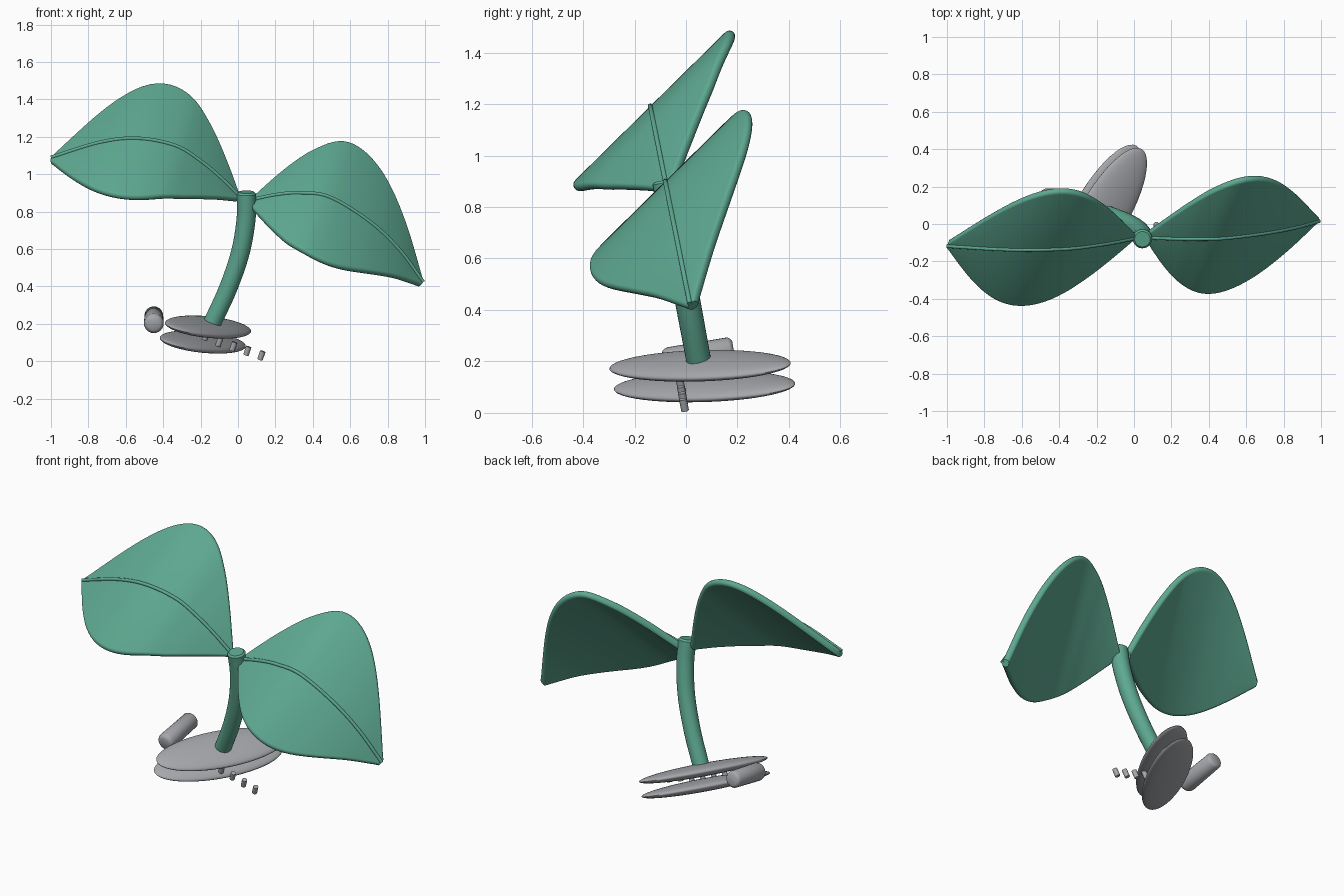
import bpy, bmesh, math
from mathutils import Vector, Matrix

if "Cube" in bpy.data.objects:
    bpy.data.objects.remove(bpy.data.objects["Cube"])

def material(name, rgb):
    m = bpy.data.materials.new(name)
    m.diffuse_color = (*rgb, 1)
    m.use_nodes = True
    m.node_tree.nodes["Principled BSDF"].inputs["Base Color"].default_value = m.diffuse_color
    return m

GREEN = material("leaf green", (0.11, 0.39, 0.28))
GREY = material("metal grey", (0.38, 0.39, 0.41))

def finish(bm, name, mat):
    bmesh.ops.recalc_face_normals(bm, faces=bm.faces)
    me = bpy.data.meshes.new(name)
    bm.to_mesh(me)
    bm.free()
    ob = bpy.data.objects.new(name, me)
    bpy.context.collection.objects.link(ob)
    me.materials.append(mat)
    bpy.ops.object.select_all(action='DESELECT')
    ob.select_set(True)
    bpy.context.view_layer.objects.active = ob
    bpy.ops.object.shade_smooth_by_angle(angle=math.radians(40))
    return ob

def loft(name, rings, mat):
    bm = bmesh.new()
    vs = [[bm.verts.new(p) for p in r] for r in rings]
    n = len(vs[0])
    for a, b in zip(vs, vs[1:]):
        for i in range(n):
            j = (i + 1) % n
            bm.faces.new((a[i], a[j], b[j], b[i]))
    bm.faces.new(vs[0])
    bm.faces.new(vs[-1])
    return finish(bm, name, mat)

def smooth_path(pts, steps=8):
    """Catmull-Rom samples through the points."""
    p = [Vector(q) for q in pts]
    p = [2 * p[0] - p[1]] + p + [2 * p[-1] - p[-2]]
    out = []
    for i in range(1, len(p) - 2):
        a, b, c, d = p[i - 1:i + 3]
        for k in range(steps):
            t = k / steps
            out.append(0.5 * (2 * b + (c - a) * t + (2 * a - 5 * b + 4 * c - d) * t * t
                              + (3 * b - a - 3 * c + d) * t ** 3))
    return out + [p[-2]]

def tangents(path):
    n = len(path) - 1
    return [(path[min(i + 1, n)] - path[max(i - 1, 0)]).normalized() for i in range(n + 1)]

def tube(name, path, radii, mat, sides=24):
    rings = []
    for p, t, r in zip(path, tangents(path), radii):
        u = t.cross(Vector((0, 1, 0.2))).normalized()
        v = t.cross(u)
        rings.append([p + r * (u * math.cos(a) + v * math.sin(a))
                      for a in (2 * math.pi * k / sides for k in range(sides))])
    return loft(name, rings, mat)

# Leaves: straight cross-sections swept along an arched midrib
CROSS = Vector((0.23, 0.69, 0.68)).normalized()
THICK = 0.02

def leaf(side, xz):
    path = smooth_path([(x, -0.14 + (1.2 - z) * 0.2, z) for x, z in xz])
    tans = tangents(path)
    x0, x1 = path[0].x, path[-1].x
    rings, rib = [], []
    for p, t in zip(path, tans):
        n = t.cross(CROSS).normalized()
        if n.dot(Vector((0, -0.7, 0.7))) < 0:
            n = -n
        s = (p.x - x0) / (x1 - x0)
        h = 0.02 + 0.425 * max(0, math.sin(math.pi * s))
        c = p - n * THICK
        ring = []
        for k in range(18):
            sg = 1 if k < 9 else -1
            a = -math.pi / 2 + math.pi * (k if k < 9 else k - 1) / 8
            ring.append(c + CROSS * (sg * max(h - THICK, 0.002) + THICK * math.cos(a))
                        + n * THICK * math.sin(a))
        rings.append(ring)
        rib.append(p)
    loft(side + "_leaf", rings, GREEN)
    tube(side + "_leaf_midrib", rib, [0.01] * len(rib), GREEN, 10)

leaf("right", [(0.06, 0.86), (0.2, 0.89), (0.33, 0.9), (0.49, 0.878),
               (0.7, 0.75), (0.86, 0.6), (0.99, 0.425)])
leaf("left", [(0.01, 0.88), (-0.09, 0.98), (-0.205, 1.075), (-0.34, 1.155),
              (-0.54, 1.192), (-0.74, 1.17), (-1.0, 1.09)])

# Curved stem with a softened top edge
stem = smooth_path([(x, 0.05 - 0.186 * (z - 0.2), z) for x, z in
                    [(-0.145, 0.19), (-0.055, 0.385), (0.012, 0.58),
                     (0.043, 0.76), (0.045, 0.895)]])
radii = [0.048 + 0.004 * i / len(stem) for i in range(len(stem))]
stem.append(stem[-1] + Vector((0, -0.002, 0.01)))
radii.append(0.042)
tube("stem", stem, radii, GREEN)

# Two stacked flattened oval discs
UP = Vector((0.32, -0.19, 0.93)).normalized()
LONG = Vector((0.5, 0.866, 0.005))
LONG = (LONG - UP * LONG.dot(UP)).normalized()
SHORT = UP.cross(LONG)
TILT = Matrix((LONG, SHORT, UP)).transposed().to_4x4()
for name, c in (("upper_disc", (-0.16, 0.055, 0.183)), ("lower_disc", (-0.188, 0.072, 0.103))):
    bm = bmesh.new()
    bmesh.ops.create_uvsphere(bm, u_segments=48, v_segments=24, radius=1,
        matrix=Matrix.Translation(c) @ TILT @ Matrix.Diagonal((0.4, 0.14, 0.036, 1)))
    finish(bm, name, GREY)

# Row of small pegs
for k in range(6):
    c = Vector((0.125 - 0.075 * k, -0.008 - 0.004 * k, 0.031 + 0.0245 * k))
    tube(f"peg_{k + 1}", [c - UP * 0.024, c + UP * 0.024], [0.015] * 2, GREY, 12)

# Side cylinder with rounded rims
a, b = Vector((-0.45, -0.09, 0.198)), Vector((-0.45, 0.185, 0.247))
d = (b - a).normalized()
prof = [(0, 0.032), (0.006, 0.043), (0.016, 0.05), (0.028, 0.053)]
path = [a + d * o for o, r in prof] + [b - d * o for o, r in prof[2::-1]]
rad = [r for o, r in prof] + [r for o, r in prof[2::-1]]
rings = []
v = d.cross(Vector((1, 0, 0)))
for p, r in zip(path, rad):
    rings.append([p + r * (Vector((1, 0, 0)) * math.cos(k * math.pi / 12) + v * math.sin(k * math.pi / 12))
                  for k in range(24)])
loft("side_cylinder", rings, GREY)
